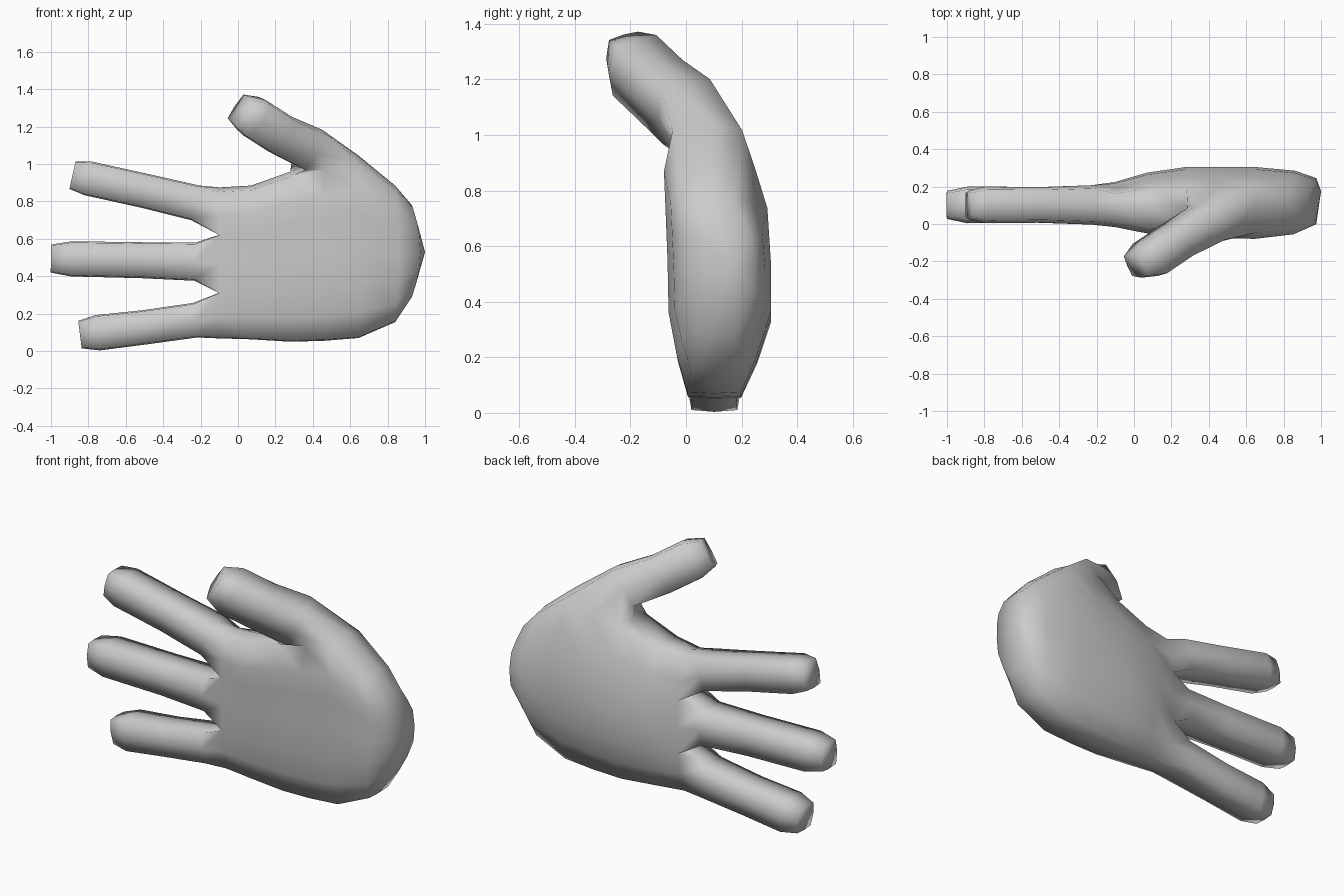
import bpy, bmesh, math
from mathutils import Vector

cube = bpy.data.objects.get("Cube")
if cube:
    bpy.data.objects.remove(cube, do_unlink=True)

skin = bpy.data.materials.new("light grey")
skin.use_nodes = True
GREY = (0.6, 0.6, 0.6, 1)
skin.diffuse_color = GREY
skin.node_tree.nodes["Principled BSDF"].inputs["Base Color"].default_value = GREY

bm = bmesh.new()


def bridge(a, b):
    """Quads between two closed rings of equal length."""
    n = len(a)
    for i in range(n):
        bm.faces.new((a[i], a[(i + 1) % n], b[(i + 1) % n], b[i]))


def ring8(c, u, v, ru, rv, ku=0.93, kv=0.84):
    """Eight-sided boxy ring: u is the upper side, v the palm side."""
    offs = ((ku, kv), (0, 1), (-ku, kv), (-1, 0), (-ku, -kv), (0, -1), (ku, -kv), (1, 0))
    return [bm.verts.new(c + u * (a * ru) + v * (b * rv)) for a, b in offs]


# Palm: 16-sided rings along x. Rows run from the thumb side to the little finger.
# row: (height fraction, front depth factor, back depth factor)
ROWS = [(0.97, 0.80, 0.50), (0.82, 0.97, 0.74), (0.684, 0.94, 0.94), (0.49, 0.90, 1),
        (0.30, 0.88, 1), (0.14, 0.72, 0.76), (0.005, 0.52, 0.48)]
YC = 0.10
# station: (x, z bottom, z top, y front, y back, bulge in x)
STATIONS = [(-0.10, 0.068, 0.875, -0.02, 0.225, 0),
            (0.07, 0.063, 0.885, -0.055, 0.275, 0),
            (0.28, 0.05, 0.96, -0.07, 0.305, 0),
            (0.46, 0.055, 1.00, -0.08, 0.305, 0),
            (0.645, 0.07, 1.045, -0.085, 0.305, 0),
            (0.84, 0.155, 0.885, -0.06, 0.285, 0.02),
            (0.93, 0.29, 0.78, -0.01, 0.245, 0.045)]
palm = []
for x, z0, z1, yf, yb, bulge in STATIONS:
    def point(y, t):
        return bm.verts.new((x + bulge * (1 - (2 * t - 1) ** 2), y, z0 + (z1 - z0) * t))
    front = [point(YC + (yf - YC) * f, t) for t, f, b in ROWS]
    low = point(YC, 0)
    back = [point(YC + (yb - YC) * b, t) for t, f, b in ROWS]
    top = point(YC, 1)
    palm.append(front + [low] + back[::-1] + [top])
for a, b in zip(palm, palm[1:]):
    bridge(a, b)

# Rounded heel of the hand
heel = bm.verts.new((1.0, 0.175, 0.53))
for i in range(16):
    bm.faces.new((palm[-1][i], palm[-1][(i + 1) % 16], heel))

# Fingers: each grows from part of the first palm ring; webs are shared
k = palm[0]
F, low, B, top = k[:7], k[7], k[8:15][::-1], k[15]
web1 = bm.verts.new((-0.10, YC, 0.622))
web2 = bm.verts.new((-0.10, YC, 0.312))
bases = [(0, top, web1), (2, web1, web2), (4, web2, low)]
# finger ring: (x, z, half height, half depth)
FINGERS = [
    [(-0.23, 0.793, 0.095, 0.105), (-0.50, 0.857, 0.092, 0.095),
     (-0.80, 0.923, 0.092, 0.098), (-0.885, 0.94, 0.075, 0.075)],
    [(-0.23, 0.478, 0.102, 0.105), (-0.52, 0.486, 0.096, 0.095),
     (-0.89, 0.493, 0.094, 0.098), (-1.0, 0.495, 0.075, 0.075)],
    [(-0.23, 0.165, 0.093, 0.105), (-0.50, 0.127, 0.092, 0.095),
     (-0.75, 0.098, 0.095, 0.098), (-0.845, 0.088, 0.074, 0.075)]]
for (i, up, down), stations in zip(bases, FINGERS):
    prev = [F[i], F[i + 1], F[i + 2], down, B[i + 2], B[i + 1], B[i], up]
    first, last = stations[0], stations[-1]
    d = Vector((last[0] - first[0], 0, last[1] - first[1])).normalized()
    u = Vector((d.z, 0, -d.x))
    for x, z, ru, rv in stations:
        ring = ring8(Vector((x, 0.102, z)), u, Vector((0, -1, 0)), ru, rv)
        bridge(prev, ring)
        prev = ring
    bm.faces.new(prev)

# Thumb: open the upper edge of the palm, then loft forwards and up
a, b, c = palm[2:5]
prev = [c[0], b[0], a[0], a[15], a[14], b[14], c[14], c[15]]
bmesh.ops.delete(bm, geom=[b[15]], context='VERTS')
d = Vector((-0.73, -0.46, 0.49)).normalized()
u = Vector((0.557, 0, 0.83)).normalized()
v = d.cross(u).normalized()
if v.y > 0:
    v = -v
for co, ru, rv in [((0.385, 0.0, 1.085), 0.118, 0.115), ((0.225, -0.09, 1.16), 0.112, 0.105),
                   ((0.085, -0.185, 1.25), 0.112, 0.105), ((0.01, -0.225, 1.293), 0.082, 0.07)]:
    ring = ring8(Vector(co), u, v, ru, rv)
    bridge(prev, ring)
    prev = ring
bm.faces.new(prev)

bmesh.ops.recalc_face_normals(bm, faces=bm.faces)
mesh = bpy.data.meshes.new("hand")
bm.to_mesh(mesh)
bm.free()
mesh.materials.append(skin)
hand = bpy.data.objects.new("hand", mesh)
bpy.context.collection.objects.link(hand)

bpy.ops.object.select_all(action='DESELECT')
hand.select_set(True)
bpy.context.view_layer.objects.active = hand
bpy.ops.object.shade_smooth_by_angle(angle=math.radians(100))
